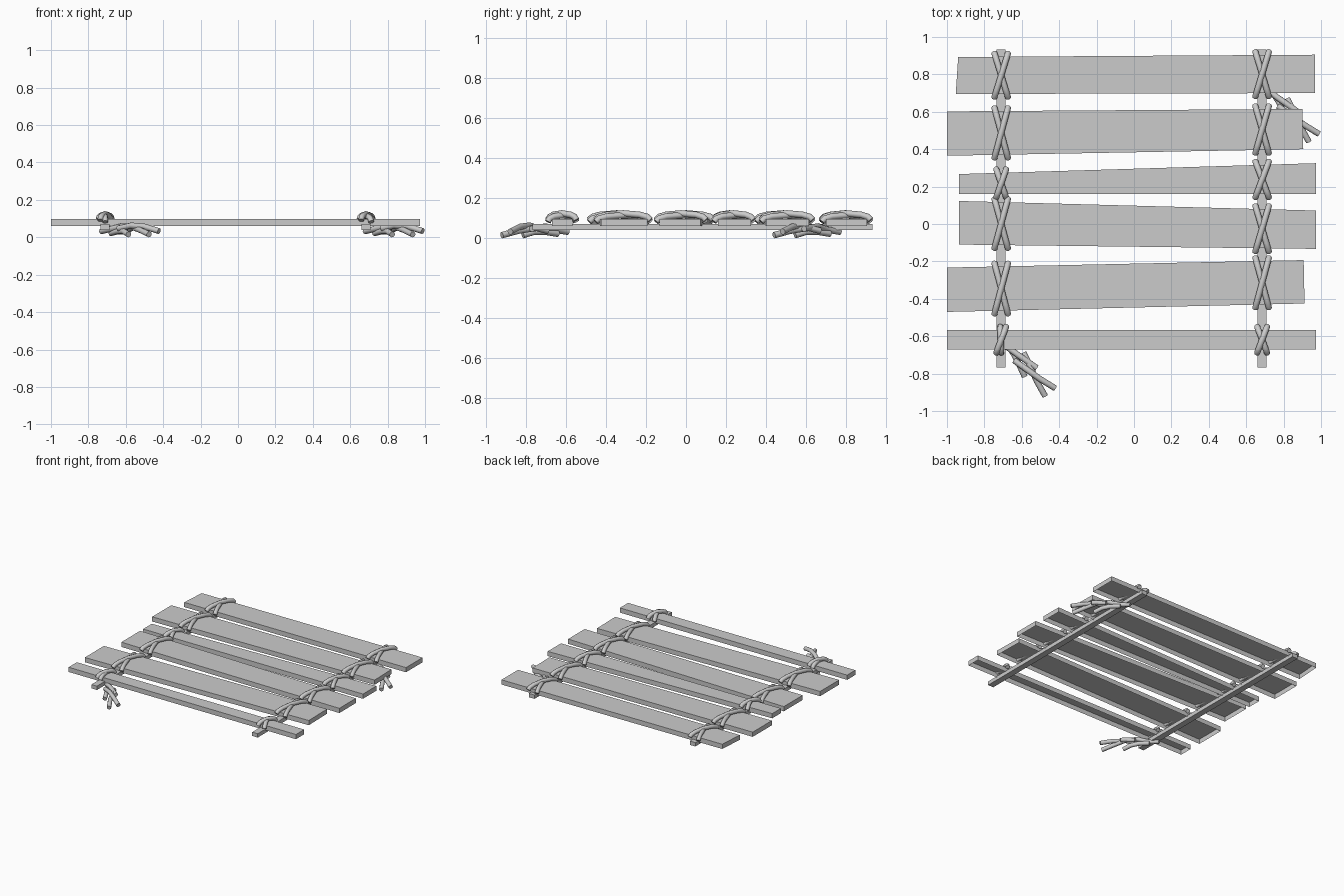
import bpy, bmesh, math

if "Cube" in bpy.data.objects:
    bpy.data.objects.remove(bpy.data.objects["Cube"])


def prism(name, corners, z0, z1, open_bottom=False):
    bm = bmesh.new()
    low = [bm.verts.new((x, y, z0)) for x, y in corners]
    top = [bm.verts.new((x, y, z1)) for x, y in corners]
    bm.faces.new(top)
    if not open_bottom:
        bm.faces.new(low[::-1])
    n = len(corners)
    for i in range(n):
        j = (i + 1) % n
        bm.faces.new((low[i], low[j], top[j], top[i]))
    me = bpy.data.meshes.new(name)
    bm.to_mesh(me)
    bm.free()
    ob = bpy.data.objects.new(name, me)
    bpy.context.collection.objects.link(ob)
    return ob


def rope(name, points, radius=0.016):
    cu = bpy.data.curves.new(name + "_path", 'CURVE')
    cu.dimensions = '3D'
    cu.bevel_depth = radius
    cu.bevel_resolution = 2
    cu.use_fill_caps = True
    sp = cu.splines.new('POLY')
    sp.points.add(len(points) - 1)
    for p, co in zip(sp.points, points):
        p.co = (*co, 1)
    tmp = bpy.data.objects.new(name + "_tmp", cu)
    bpy.context.collection.objects.link(tmp)
    dg = bpy.context.evaluated_depsgraph_get()
    me = bpy.data.meshes.new_from_object(tmp.evaluated_get(dg))
    bpy.data.objects.remove(tmp)
    ob = bpy.data.objects.new(name, me)
    bpy.context.collection.objects.link(ob)
    bpy.ops.object.select_all(action='DESELECT')
    ob.select_set(True)
    bpy.context.view_layer.objects.active = ob
    bpy.ops.object.shade_smooth_by_angle(angle=math.radians(50))
    return ob


# Uneven planks, open underneath (left-low, right-low, right-high, left-high)
planks = [
    [(-0.953, 0.695), (0.967, 0.70), (0.967, 0.905), (-0.94, 0.893)],
    [(-1.0, 0.365), (0.905, 0.40), (0.90, 0.615), (-1.0, 0.602)],
    [(-0.935, 0.16), (0.972, 0.16), (0.972, 0.325), (-0.935, 0.267)],
    [(-0.935, -0.11), (0.972, -0.133), (0.972, 0.072), (-0.935, 0.123)],
    [(-1.0, -0.47), (0.912, -0.425), (0.907, -0.193), (-1.0, -0.233)],
    [(-1.0, -0.67), (0.972, -0.67), (0.972, -0.568), (-1.0, -0.568)],
]
for i, c in enumerate(planks):
    prism(f"plank_{i + 1}", c, 0.06, 0.097, open_bottom=True)

# Two rails under the planks
rails = {"left": -0.71, "right": 0.685}
for side, x in rails.items():
    prism(side + "_rail", [(x - .024, -.768), (x + .024, -.768),
                           (x + .024, .933), (x - .024, .933)], 0.04, 0.07)

# Crossed lashings arching over each plank
ARCH = [(0, 0.082), (0.06, 0.098), (0.2, 0.108), (0.5, 0.115),
        (0.8, 0.108), (0.94, 0.098), (1, 0.082)]
for side, x in rails.items():
    for i, c in enumerate(planks):
        t = (x - c[0][0]) / (c[1][0] - c[0][0])
        y0 = c[0][1] + t * (c[1][1] - c[0][1]) - 0.02
        y1 = c[3][1] + t * (c[2][1] - c[3][1]) + 0.02
        half = 0.037 if y1 - y0 > 0.18 else 0.027
        for k, s in enumerate((-1, 1)):
            lift = 0.009 * k
            w0 = w1 = half
            if side == "left" and i == 5 and k == 0:
                w0, w1 = 0.0, 0.005
            rope(f"{side}_lashing_{i + 1}_{k + 1}",
                 [(x + s * (-w0 + (w0 + w1) * u), y0 + (y1 - y0) * u, z + lift)
                  for u, z in ARCH])

# Loose rope ends at two opposite corners
strands = [
    [(-.73, -.59, .035), (-.69, -.65, .045), (-.62, -.70, .062), (-.52, -.77, .05)],
    [(-.68, -.64, .025), (-.64, -.70, .035), (-.61, -.76, .035), (-.585, -.815, .018)],
    [(-.59, -.69, .04), (-.56, -.75, .055), (-.52, -.84, .04), (-.475, -.92, .018)],
    [(-.64, -.73, .05), (-.57, -.78, .066), (-.50, -.83, .06), (-.422, -.878, .036)],
]
for side, dx, dy in (("front", 0, 0), ("back", 1.41, 1.36)):
    for i, pts in enumerate(strands):
        rope(f"{side}_rope_end_{i + 1}",
             [(x + dx, y + dy, z - 0.003) for x, y, z in pts])
